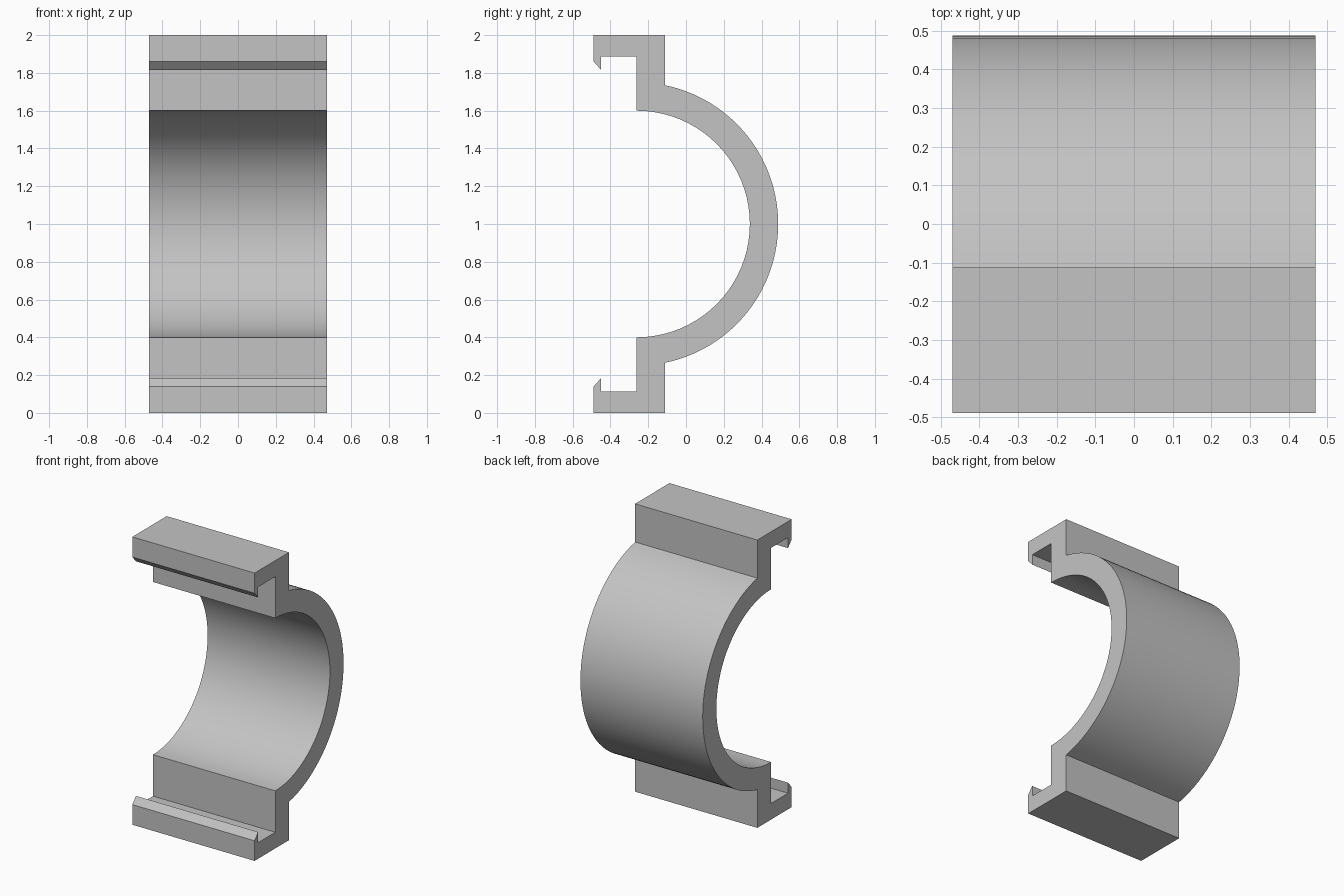
import bpy
import bmesh
from math import acos, cos, sin, pi

if "Cube" in bpy.data.objects:
    bpy.data.objects.remove(bpy.data.objects["Cube"], do_unlink=True)

HALF_WIDTH = 0.47
CENTRE_Y, CENTRE_Z = -0.262, 1.0
INNER, OUTER = 0.6, 0.75
FLANGE_BACK = -0.112
STEPS = 40

# Plain grey material
grey = bpy.data.materials.new("plain grey")
grey.use_nodes = True
colour = (0.55, 0.55, 0.55, 1)
grey.diffuse_color = colour
grey.node_tree.nodes["Principled BSDF"].inputs["Base Color"].default_value = colour


def arc(radius, start):
    """Points (y, z) from the angle start down to its mirror image."""
    angles = [start - 2 * start * i / STEPS for i in range(STEPS + 1)]
    return [(CENTRE_Y + radius * cos(a), CENTRE_Z + radius * sin(a)) for a in angles]


def flip(points):
    """Mirror a run of points top to bottom, reversing its order."""
    return [(y, 2 * CENTRE_Z - z) for y, z in reversed(points)]


# Hooked flange: from the outer band, round the hook, to the inner band
flange = [
    (FLANGE_BACK, 2.0), (-0.489, 2.0), (-0.489, 1.86), (-0.449, 1.815),
    (-0.449, 1.888), (CENTRE_Y, 1.888),
]
outer_start = acos((FLANGE_BACK - CENTRE_Y) / OUTER)
profile = flange + arc(INNER, pi / 2) + flip(flange) + arc(OUTER, -outer_start)

# Extrude the clip section across the width
bm = bmesh.new()
section = bm.faces.new([bm.verts.new((-HALF_WIDTH, y, z)) for y, z in profile])
extruded = bmesh.ops.extrude_face_region(bm, geom=[section], use_keep_orig=True)
moved = [v for v in extruded["geom"] if isinstance(v, bmesh.types.BMVert)]
bmesh.ops.translate(bm, verts=moved, vec=(2 * HALF_WIDTH, 0, 0))
bmesh.ops.recalc_face_normals(bm, faces=bm.faces)
mesh = bpy.data.meshes.new("half_round_clip")
bm.to_mesh(mesh)
bm.free()
mesh.materials.append(grey)

clip = bpy.data.objects.new("half_round_clip", mesh)
bpy.context.collection.objects.link(clip)

# Smooth the curved band, keep the corners crisp
bpy.ops.object.select_all(action="DESELECT")
clip.select_set(True)
bpy.context.view_layer.objects.active = clip
bpy.ops.object.shade_smooth_by_angle(angle=pi / 9)
